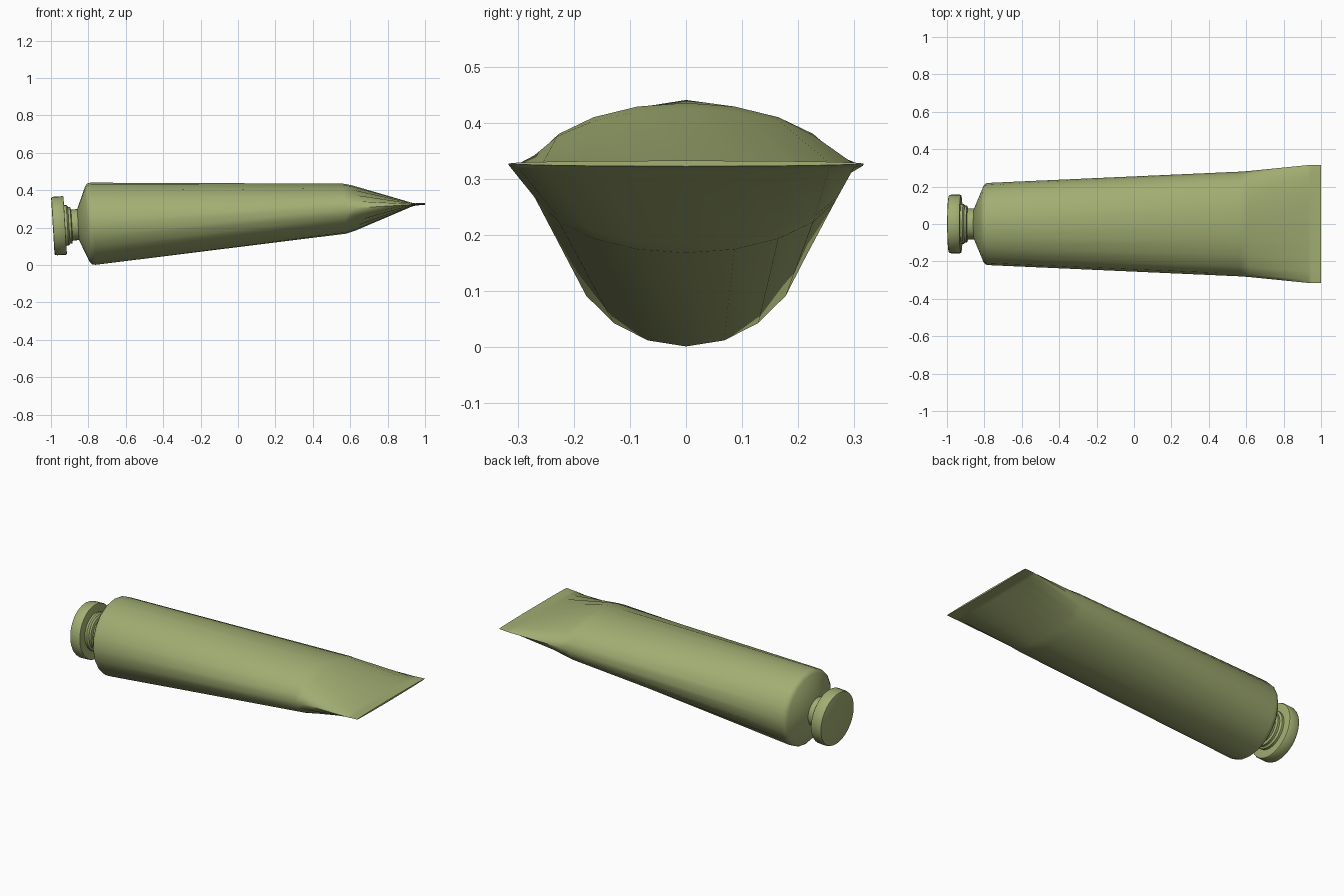
import bpy, bmesh, math

if "Cube" in bpy.data.objects:
    bpy.data.objects.remove(bpy.data.objects["Cube"])

TILT = 0.06                     # slope of the tube axis
N = math.hypot(1, TILT)
olive = bpy.data.materials.new("olive")
olive.diffuse_color = (0.36, 0.42, 0.17, 1)
olive.use_nodes = True
olive.node_tree.nodes["Principled BSDF"].inputs["Base Color"].default_value = olive.diffuse_color


def loft(name, sections, sides, angle=35):
    """Skin elliptical sections (x on axis, half width, half height) along the tilted axis."""
    bm = bmesh.new()
    rings = []
    for u, a, b in sections:
        zc = 0.22 + TILT * (u + 0.79)
        ring = []
        for i in range(sides):
            t = 2 * math.pi * i / sides
            v = b * math.cos(t)
            ring.append(bm.verts.new((u - v * TILT / N, a * math.sin(t), zc + v / N)))
        rings.append(ring)
    for r, s in zip(rings, rings[1:]):
        for i in range(sides):
            j = (i + 1) % sides
            bm.faces.new((r[i], r[j], s[j], s[i]))
    bm.faces.new(rings[0])
    bm.faces.new(rings[-1])
    bmesh.ops.recalc_face_normals(bm, faces=bm.faces)
    mesh = bpy.data.meshes.new(name)
    bm.to_mesh(mesh)
    bm.free()
    mesh.materials.append(olive)
    ob = bpy.data.objects.new(name, mesh)
    bpy.context.collection.objects.link(ob)
    bpy.ops.object.select_all(action='DESELECT')
    ob.select_set(True)
    bpy.context.view_layer.objects.active = ob
    bpy.ops.object.shade_smooth_by_angle(angle=math.radians(angle))
    return ob


def turned(name, profile, sides):
    """Round part from (x, radius) pairs."""
    return loft(name, [(u, r, r) for u, r in profile], sides)


# Tube: shoulder, round barrel, flattening into a crimped tail
loft("tube_body", [
    (-0.855, 0.083, 0.083), (-0.805, 0.203, 0.203), (-0.793, 0.217, 0.217),
    (-0.775, 0.220, 0.220), (0.57, 0.280, 0.134), (0.62, 0.284, 0.121),
    (0.93, 0.315, 0.010), (0.95, 0.316, 0.006), (1.0, 0.316, 0.005)], 20, 50)

# Neck and its thread collar
turned("neck", [(-0.95, 0.083), (-0.845, 0.083)], 32)
turned("thread_collar", [
    (-0.94, 0.108), (-0.912, 0.108), (-0.906, 0.103), (-0.904, 0.098),
    (-0.892, 0.098), (-0.888, 0.083)], 32)

# Screw cap with softened rims
turned("screw_cap", [
    (-0.990, 0.149), (-0.988, 0.153), (-0.980, 0.156), (-0.976, 0.157),
    (-0.930, 0.157), (-0.925, 0.154), (-0.924, 0.150)], 32)
